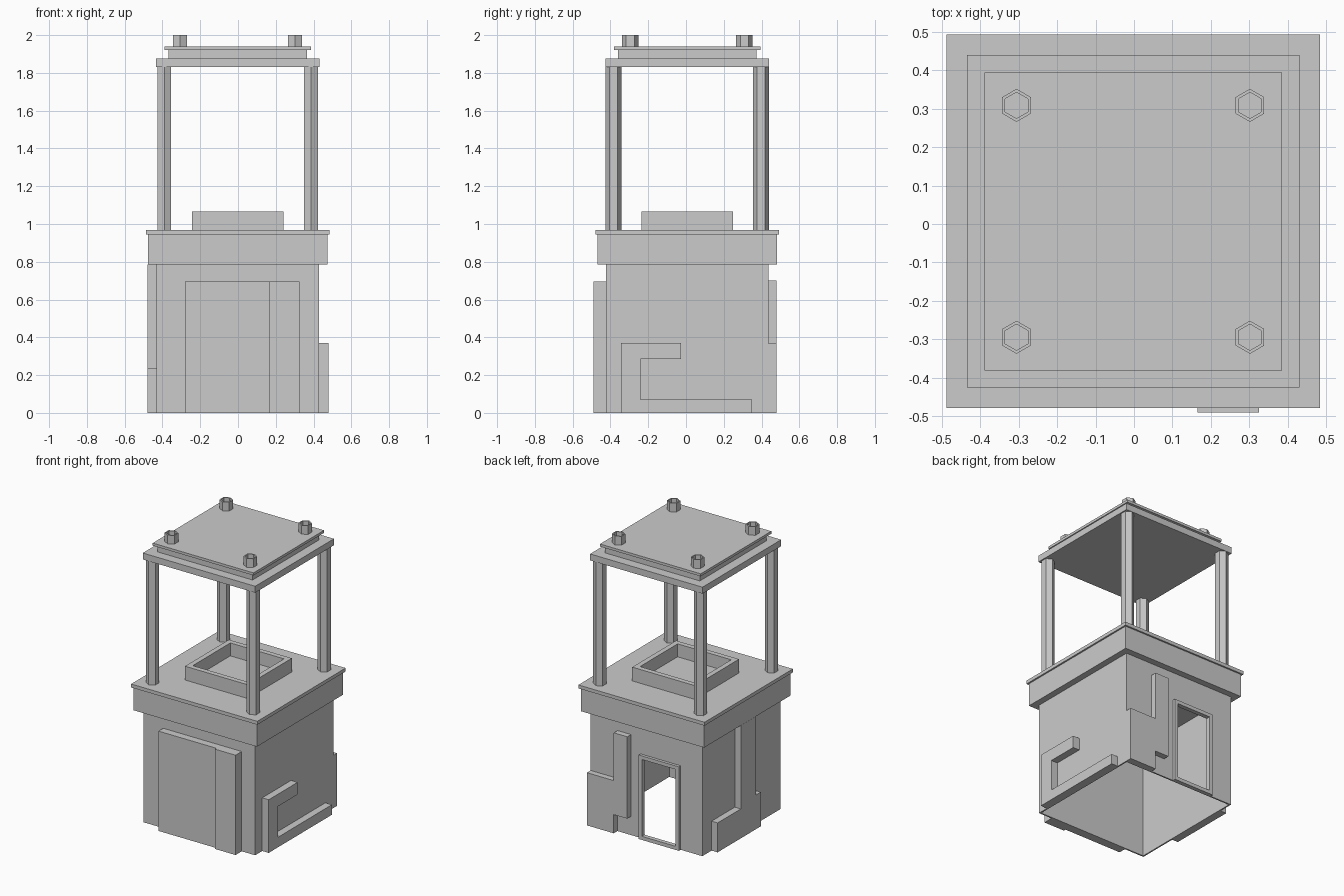
import bpy, bmesh, math
from mathutils import Vector

if "Cube" in bpy.data.objects:
    bpy.data.objects.remove(bpy.data.objects["Cube"])

CX, CY = -0.002, 0.007          # tower axis
HALF = 0.43                     # half width of the lower room
X0, X1, Y0, Y1 = CX - HALF, CX + HALF, CY - HALF, CY + HALF


def prism(name, profile, axis, lo, hi, rim=0, depth=0):
    """Extrude a 2D profile along an axis; rim/depth sink a recess in the far end."""
    place = {'x': lambda a, b, t: (t, a, b),
             'y': lambda a, b, t: (a, t, b),
             'z': lambda a, b, t: (a, b, t)}[axis]
    bm = bmesh.new()
    base = [bm.verts.new(place(a, b, lo)) for a, b in profile]
    end = [bm.verts.new(place(a, b, hi)) for a, b in profile]
    n = len(profile)
    bm.faces.new(base)
    top = bm.faces.new(end[::-1])
    for i in range(n):
        j = (i + 1) % n
        bm.faces.new((base[j], base[i], end[i], end[j]))
    bmesh.ops.recalc_face_normals(bm, faces=bm.faces)
    if rim:
        bmesh.ops.inset_region(bm, faces=[top], thickness=rim)
        ring = bmesh.ops.extrude_discrete_faces(bm, faces=[top])['faces']
        bmesh.ops.translate(bm, verts=ring[0].verts, vec=Vector(place(0, 0, -depth)))
    mesh = bpy.data.meshes.new(name)
    bm.to_mesh(mesh)
    bm.free()
    ob = bpy.data.objects.new(name, mesh)
    bpy.context.collection.objects.link(ob)
    return ob


def rect(a0, a1, b0, b1):
    return [(a0, b0), (a1, b0), (a1, b1), (a0, b1)]


def slab(name, half, z0, z1, **kw):
    return prism(name, rect(CX - half, CX + half, CY - half, CY + half), 'z', z0, z1, **kw)


def hexagon(x, y, r):
    return [(x + r * math.sin(k * math.pi / 3), y + r * math.cos(k * math.pi / 3))
            for k in range(6)]


# lower room: three thin walls in plan, open below, plus a back wall with a doorway
T = 0.01
prism("room_walls", [(X0, Y1 - T), (X0, Y0), (X1, Y0), (X1, Y1 - T),
                     (X1 - T, Y1 - T), (X1 - T, Y0 + T), (X0 + T, Y0 + T), (X0 + T, Y1 - T)],
      'z', 0, 0.785)
D0, D1, DH = -0.265, 0.045, 0.585
prism("back_wall", [(X0, 0), (X0, 0.785), (X1, 0.785), (X1, 0), (D1 - 0.01, 0),
                    (D1 - 0.01, DH - 0.01), (D0 + 0.01, DH - 0.01), (D0 + 0.01, 0)],
      'y', Y1 - T, Y1)

# door frame
F = 0.025
for side, x in (("left", D1 - F), ("right", D0)):
    prism("door_jamb_" + side, rect(x, x + F, 0, DH), 'y', Y1 - T, 0.457)
for part, z in (("sill", 0), ("lintel", DH - F)):
    prism("door_" + part, rect(D0 + F, D1 - F, z, z + F), 'y', Y1 - T, 0.457)

# raised wall panels
prism("front_panel_wide", rect(-0.28, 0.165, 0, 0.695), 'y', -0.475, Y0)
prism("front_panel_narrow", rect(0.165, 0.325, 0, 0.695), 'y', -0.491, Y0)
prism("right_panel", [(-0.345, 0), (-0.345, 0.37), (-0.027, 0.37), (-0.027, 0.285),
                      (-0.242, 0.285), (-0.242, 0.07), (0.35, 0.07), (0.35, 0)],
      'x', X1, 0.478)
prism("back_panel", [(X1, 0), (X1, 0.367), (0.222, 0.367), (0.222, 0.70),
                     (0.118, 0.70), (0.118, 0.13), (0.222, 0.13), (0.222, 0)],
      'y', Y1, 0.478)
prism("left_panel", [(0.335, 0), (0.335, 0.205), (0.08, 0.205), (0.08, 0.785),
                     (-0.09, 0.785), (-0.09, 0.238), (-0.14, 0.238), (-0.14, 0)],
      'x', -0.478, X0)

# deck and square basin
slab("deck_block", 0.475, 0.785, 0.945)
slab("deck_lip", 0.486, 0.945, 0.969)
slab("basin", 0.242, 0.969, 1.065, rim=0.05, depth=0.09)

# roof layers
slab("roof_base", 0.433, 1.83, 1.875)
slab("roof_middle", 0.366, 1.875, 1.921)
slab("roof_top", 0.388, 1.921, 1.939)

# hexagonal posts and hollow roof studs at the four corners
for sx in (-1, 1):
    for sy in (-1, 1):
        prism("post", hexagon(CX + sx * 0.388, CY + sy * 0.39, 0.042), 'z', 0.969, 1.83)
        prism("roof_stud", hexagon(CX + sx * 0.304, CY + sy * 0.302, 0.043), 'z',
              1.939, 2.0, rim=0.009, depth=0.055)
